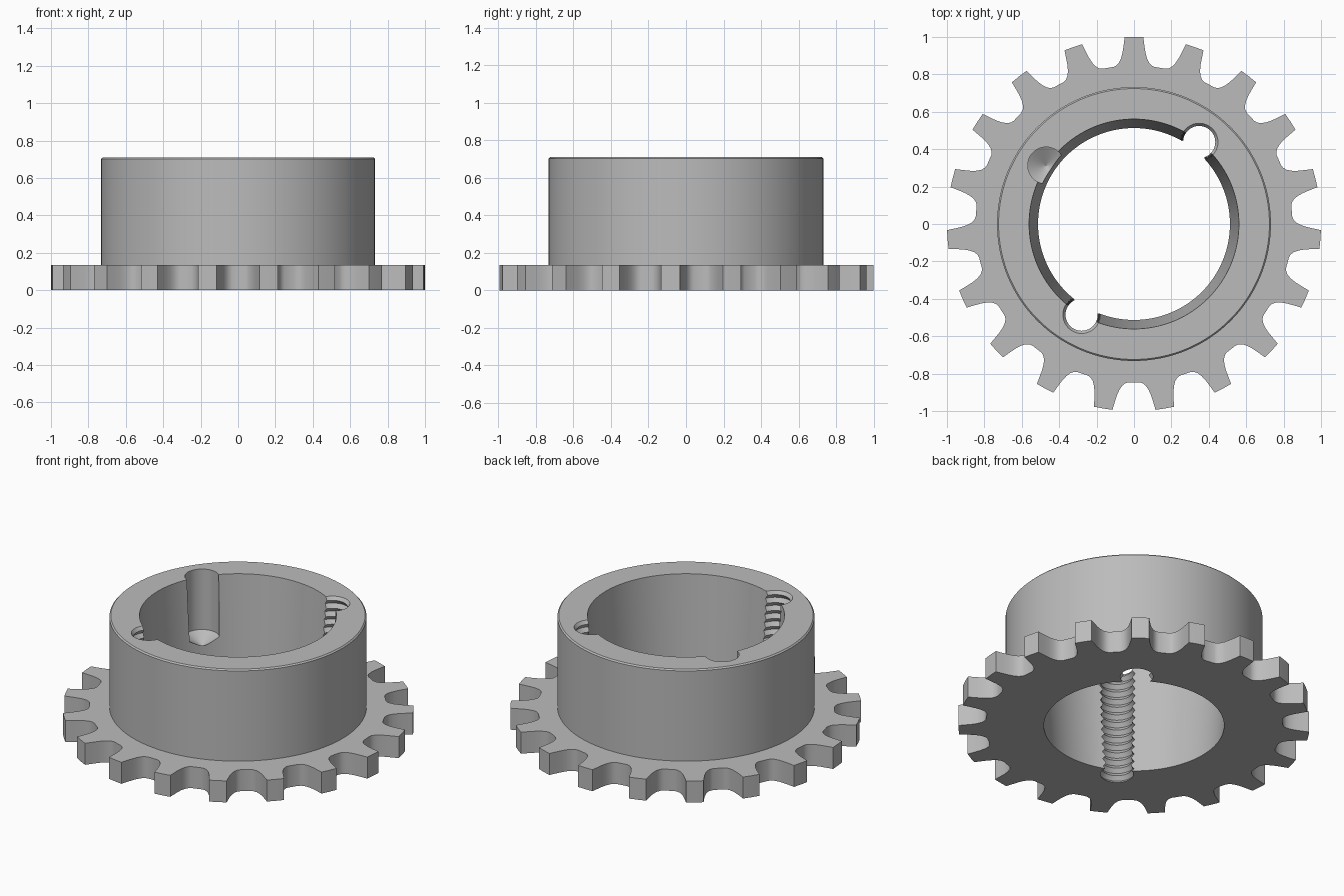
import bpy, bmesh, math

cube = bpy.data.objects.get("Cube")
if cube:
    bpy.data.objects.remove(cube, do_unlink=True)

TEETH = 19
PLATE_Z, TOP_Z = 0.135, 0.71

steel = bpy.data.materials.new("steel_grey")
steel.use_nodes = True
colour = (0.5, 0.5, 0.5, 1)
steel.diffuse_color = colour
steel.node_tree.nodes["Principled BSDF"].inputs["Base Color"].default_value = colour


def finish(name, bm):
    bmesh.ops.recalc_face_normals(bm, faces=bm.faces)
    mesh = bpy.data.meshes.new(name)
    bm.to_mesh(mesh)
    bm.free()
    mesh.materials.append(steel)
    obj = bpy.data.objects.new(name, mesh)
    bpy.context.collection.objects.link(obj)
    return obj


def lathe(name, profile, segments, centre=(0, 0)):
    """Closed solid of revolution; profile runs bottom to top as (radius, z)."""
    bm = bmesh.new()
    rings = []
    for r, z in profile:
        rings.append([bm.verts.new((centre[0] + r * math.cos(math.tau * i / segments),
                                    centre[1] + r * math.sin(math.tau * i / segments), z))
                      for i in range(segments)])
    for low, high in zip(rings, rings[1:]):
        for i in range(segments):
            j = (i + 1) % segments
            bm.faces.new((low[i], low[j], high[j], high[i]))
    bm.faces.new(rings[0][::-1])
    bm.faces.new(rings[-1])
    return finish(name, bm)


def toothed_plate():
    # Half a tooth from tip to root: (half width, radius)
    half = [(0.05, 1.0), (0.055, 0.96), (0.061, 0.92), (0.069, 0.89),
            (0.08, 0.867), (0.094, 0.853), (0.11, 0.847)]
    tooth = [(-w, r) for w, r in half] [::-1] + [(0, 1.0)] + half
    bm = bmesh.new()
    outline = []
    for k in range(TEETH):
        base = math.pi / 2 + math.tau * k / TEETH
        for w, r in reversed(tooth):
            a = base - math.asin(w / r)
            outline.append(bm.verts.new((r * math.cos(a), r * math.sin(a), 0)))
    face = bm.faces.new(outline)
    top = bmesh.ops.extrude_face_region(bm, geom=[face])["geom"]
    bmesh.ops.translate(bm, vec=(0, 0, PLATE_Z),
                        verts=[v for v in top if isinstance(v, bmesh.types.BMVert)])
    return finish("sprocket", bm)


def combine(target, tool, operation):
    mod = target.modifiers.new(tool.name, "BOOLEAN")
    mod.operation, mod.solver, mod.object = operation, "EXACT", tool
    bpy.context.view_layer.objects.active = target
    bpy.ops.object.modifier_apply(modifier=mod.name)
    bpy.data.objects.remove(tool, do_unlink=True)


def polar(angle, radius=0.56):
    a = math.radians(angle)
    return radius * math.cos(a), radius * math.sin(a)


# Toothed plate with the raised hub, chamfered at its upper edge
sprocket = toothed_plate()
hub = lathe("hub", [(0.732, 0.06), (0.732, TOP_Z - 0.008), (0.724, TOP_Z)], 128)
combine(sprocket, hub, "UNION")

# Tapered bore
slope = 0.048 / TOP_Z
bore = lathe("bore", [(0.513 - slope * 0.1, -0.1), (0.561 + slope * 0.1, TOP_Z + 0.1)], 128)
combine(sprocket, bore, "DIFFERENCE")

# Two threaded holes through the bore wall
PITCH, MINOR, MAJOR = 0.05, 0.086, 0.104
for angle in (51.5, 240):
    thread = [(MAJOR if i % 2 else MINOR, -0.06 + i * PITCH / 2) for i in range(34)]
    combine(sprocket, lathe("thread", thread, 40, polar(angle)), "DIFFERENCE")

# Blind drilled hole with a conical floor
drill = [(0.001, 0.27), (0.098, 0.33), (0.098, TOP_Z + 0.1)]
combine(sprocket, lathe("drill", drill, 48, polar(146.3, 0.565)), "DIFFERENCE")

# Smooth curved walls, sharp edges
bpy.ops.object.select_all(action="DESELECT")
sprocket.select_set(True)
bpy.context.view_layer.objects.active = sprocket
bpy.ops.object.shade_smooth_by_angle(angle=math.radians(30))
